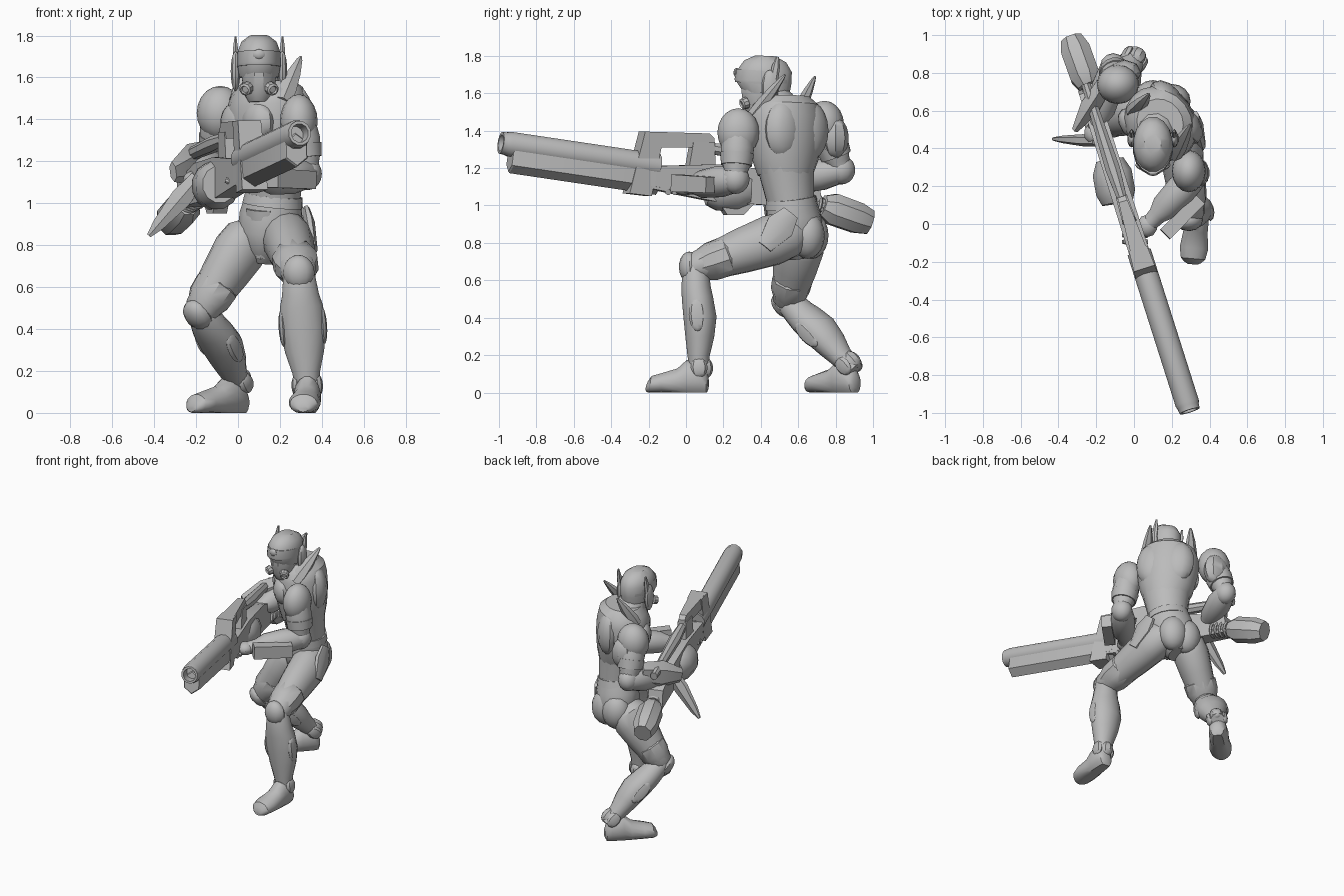
import bpy
import bmesh
from math import sin, cos, tau
from mathutils import Vector, Matrix

cube = bpy.data.objects.get("Cube")
if cube:
    bpy.data.objects.remove(cube, do_unlink=True)

grey = bpy.data.materials.new("plain_grey")
grey.use_nodes = True
colour = (.5, .5, .5, 1)
grey.diffuse_color = colour
grey.node_tree.nodes["Principled BSDF"].inputs["Base Color"].default_value = colour

UP = Vector((0, 0, 1))
FORWARD = Vector((0, -1, 0))


def finish(name, bm, sharp=.6):
    """Turn a bmesh into a smooth-shaded object with sharp creases."""
    bmesh.ops.recalc_face_normals(bm, faces=bm.faces)
    for face in bm.faces:
        face.smooth = True
    for edge in bm.edges:
        edge.smooth = edge.calc_face_angle(0) < sharp
    mesh = bpy.data.meshes.new(name)
    bm.to_mesh(mesh)
    bm.free()
    mesh.materials.append(grey)
    obj = bpy.data.objects.new(name, mesh)
    bpy.context.collection.objects.link(obj)
    return obj


def frame(start, end, front):
    """Matrix with z along the bone, y to the front and x to the side."""
    along = (end - start).normalized()
    ahead = (front - along * front.dot(along)).normalized()
    side = ahead.cross(along)
    matrix = Matrix((side, ahead, along)).transposed().to_4x4()
    matrix.translation = start
    return matrix


def bone(name, start, end, profile, front=FORWARD, sides=16, floor=None):
    """Loft of ellipses; rows are (position, side radius, front radius, front offset)."""
    start, end = Vector(start), Vector(end)
    matrix = frame(start, end, Vector(front))
    length = (end - start).length
    bm = bmesh.new()
    rings = []
    for row in profile:
        t, rx, ry = row[:3]
        offset = row[3] if len(row) > 3 else 0
        ring = []
        for i in range(sides):
            angle = tau * (i + .5) / sides
            point = matrix @ Vector((rx * cos(angle), ry * sin(angle) + offset, t * length))
            if floor is not None:
                point.z = max(point.z, floor)
            ring.append(bm.verts.new(point))
        rings.append(ring)
    for low, high in zip(rings, rings[1:]):
        for i in range(sides):
            j = (i + 1) % sides
            bm.faces.new((low[i], low[j], high[j], high[i]))
    bm.faces.new(rings[0])
    bm.faces.new(rings[-1])
    return finish(name, bm)


def blob(name, centre, radii, matrix=None, segments=16):
    """Ellipsoid, optionally turned to a bone frame."""
    turn = matrix.to_3x3().to_4x4() if matrix else Matrix()
    place = Matrix.Translation(centre) @ turn @ Matrix.Diagonal((*radii, 1))
    bm = bmesh.new()
    bmesh.ops.create_uvsphere(bm, u_segments=segments, v_segments=10, radius=1, matrix=place)
    return finish(name, bm)


def gun_point(y, z, across=0):
    """Point in the gun's upright plane, shifted sideways."""
    return Vector((-.02 - .318 * y, y, z)) + Vector((.953, .303, 0)) * across


def slab(name, outline, front_width, rear_width):
    """Gun part cut from a side outline, tapering in width from front to rear."""
    bm = bmesh.new()
    first = min(y for y, z in outline)
    span = max(y for y, z in outline) - first
    sides = [[bm.verts.new(gun_point(y, z, way * (front_width + (rear_width - front_width) * (y - first) / span)))
              for y, z in outline] for way in (-1, 1)]
    for ring in sides:
        bm.faces.new(ring)
    for i in range(len(outline)):
        j = (i + 1) % len(outline)
        bm.faces.new((sides[0][i], sides[0][j], sides[1][j], sides[1][i]))
    return finish(name, bm, .3)


# Shared limb profiles
THIGH = [(-.1, .07, .09), (0, .11, .125), (.2, .122, .137), (.5, .11, .122),
         (.8, .095, .1), (1, .085, .08), (1.1, .05, .045)]
GUARD = [(0, .09, .09), (.15, .112, .108), (.6, .108, .104), (1, .082, .078)]
SHIN = [(-.1, .045, .045), (0, .075, .07), (.2, .09, .08), (.3, .105, .085, -.005), (.5, .112, .09, -.015),
        (.7, .095, .078, -.01), (.88, .068, .06), (1.1, .05, .05)]
BOOT = [(0, .025, .03), (.03, .045, .06), (.12, .06, .085, .02), (.35, .066, .1, .025), (.5, .066, .075, .005),
        (.75, .077, .055), (.92, .066, .047, -.008), (.98, .045, .03, -.02), (1.01, .025, .015, -.03)]
UPPER_ARM = [(0, .08, .08), (.35, .09, .09), (.65, .08, .08), (.8, .066, .066), (1, .06, .06)]
FOREARM = [(-.1, .045, .045), (0, .07, .07), (.3, .085, .085), (.65, .075, .075), (.8, .05, .05), (1, .042, .04)]

# Legs
legs = {
    "left": (1, (.23, .56, .85), (.29, .05, .67), (.33, .07, .13),
             (.34, .12, .05), (.31, -.21, .05), FORWARD + UP * .5, FORWARD),
    "right": (-1, (.05, .62, .84), (-.175, .545, .49), (0, .87, .15),
              (.03, .91, .05), (-.22, .66, .05), (-.5, -.8, .2), (-.6, -.7, -.3)),
}
for label, (side, hip, knee, ankle, heel, toe, thigh_front, shin_front) in legs.items():
    hip, knee, ankle, shin_front = map(Vector, (hip, knee, ankle, shin_front))
    bone(label + "_thigh", hip, knee, THIGH, thigh_front)
    bone(label + "_thigh_guard", hip.lerp(knee, .62), hip.lerp(knee, .98), GUARD, thigh_front, 10)
    bone(label + "_shin", knee, ankle, SHIN, shin_front)
    bone(label + "_boot", heel, toe, BOOT, UP, floor=0)
    turn = frame(knee, ankle, shin_front)
    out, ahead = turn.col[0].xyz * side, turn.col[1].xyz
    blob(label + "_knee_cap", knee + ahead * .03, (.075, .058, .085), turn, 12)
    for tag, way in (("outer", 1), ("inner", -1)):
        blob(f"{label}_{tag}_shin_plate", knee.lerp(ankle, .48) + out * way * .096,
             (.02, .045, .09), turn, 8)
        blob(f"{label}_{tag}_ankle_disc", ankle + out * way * .05, (.025, .045, .055), turn, 8)
    blob(label + "_heel_guard", ankle - ahead * .035, (.045, .04, .055), turn, 8)

# Pelvis and waist
HIP_FRONT = Vector((-.45, -.89, 0))
bone("pelvis", (.13, .61, .72), (.17, .56, 1.04),
     [(0, .06, .08), (.2, .11, .13), (.45, .152, .148), (.7, .155, .142), (1, .135, .125)], HIP_FRONT)
for label, place in (("left", (.2, .65, .84)), ("right", (.1, .67, .84))):
    blob(label + "_seat_muscle", place, (.1, .092, .125))
bone("belt", (.165, .565, .99), (.17, .56, 1.04), [(0, .148, .14), (1, .14, .132)], HIP_FRONT)
bone("groin_plate", (.1, .47, .97), (.11, .53, .74),
     [(0, .07, .03), (.5, .06, .04), (1, .03, .03)], HIP_FRONT, 8)
bone("left_hip_plate", (.325, .56, .96), (.36, .42, .78),
     [(0, .05, .02), (.4, .085, .03), (1, .045, .02)], (1, 0, 0), 8)

# Torso turned toward the gun
CHEST_FRONT = Vector((-.8, -.6, 0))
bone("abdomen", (.17, .56, 1.02), (.16, .53, 1.24),
     [(0, .132, .125), (.4, .145, .135), (1, .17, .15)], (-.65, -.75, 0))
bone("chest", (.165, .53, 1.16), (.13, .53, 1.58),
     [(0, .15, .145), (.2, .185, .165), (.5, .208, .18), (.75, .21, .18),
      (.9, .185, .16, -.01), (1, .13, .12, -.01)], CHEST_FRONT, 18)
chest_frame = frame(Vector((.15, .53, 1.2)), Vector((.13, .53, 1.6)), CHEST_FRONT)
for label, side in (("left", 1), ("right", -1)):
    blob(label + "_chest_plate", chest_frame @ Vector((side * .085, .12, .19)), (.1, .065, .1), chest_frame, 12)
    blob(label + "_back_plate", chest_frame @ Vector((side * .085, -.1, .2)), (.115, .08, .16), chest_frame, 12)
bone("collar", (.12, .5, 1.5), (.105, .46, 1.6), [(0, .13, .12), (.6, .1, .1), (1, .08, .08)], CHEST_FRONT, 12)
bone("neck", (.115, .48, 1.5), (.1, .43, 1.66), [(0, .07, .07), (1, .06, .06)])
SPIKE = [(-.2, .045, .035), (.1, .05, .035), (.55, .036, .025), (.9, .016, .012), (1, .006, .005)]
bone("left_shoulder_spike", (.225, .39, 1.52), (.3, .53, 1.7), SPIKE, sides=6)
bone("right_shoulder_spike", (.01, .61, 1.52), (.08, .69, 1.69), SPIKE, sides=6)

# Head
bone("face_mask", (.1, .39, 1.48), (.1, .41, 1.68),
     [(0, .05, .06), (.2, .072, .09), (.6, .085, .11), (1, .09, .12)], sides=12)
bone("helmet", (.1, .415, 1.6), (.1, .425, 1.8),
     [(0, .095, .125, -.015), (.25, .104, .148), (.6, .104, .148), (.85, .085, .115), (1, .045, .055)])
bone("helmet_brow", (.1, .41, 1.65), (.1, .415, 1.72), [(0, .105, .15), (.2, .108, .155), (1, .104, .15)])
blob("forehead_boss", (.1, .27, 1.71), (.03, .016, .025), segments=10)
for label, side in (("left", 1), ("right", -1)):
    x = .1 + side * .112
    blob(label + "_ear_pod", (x, .45, 1.63), (.024, .045, .095), segments=10)
    bone(label + "_antenna", (x, .46, 1.62), (x, .49, 1.795), [(0, .016, .025), (.7, .013, .022), (1, .005, .008)], sides=6)
    mouth = Vector((.1 + side * .055, .325, 1.55))
    bone(label + "_breather", mouth, mouth + Vector((side * .015, -.03, -.01)),
         [(0, .032, .032), (.8, .03, .03), (1, .02, .02), (.7, .016, .016)], UP, 10)

# Arms
arms = {
    "left": ((.29, .28, 1.39), (.33, .265, 1.14), (.07, -.01, 1.1), (.09, .112, .13)),
    "right": ((-.085, .74, 1.43), (-.11, .83, 1.19), (-.21, .48, 1.11), (.112, .105, .13)),
}
for label, (shoulder, elbow, wrist, pad) in arms.items():
    shoulder, elbow, wrist = map(Vector, (shoulder, elbow, wrist))
    blob(label + "_shoulder_pad", shoulder, pad)
    bone(label + "_upper_arm", shoulder, elbow, UPPER_ARM)
    bone(label + "_arm_band", shoulder.lerp(elbow, .45), shoulder.lerp(elbow, .7),
         [(0, .092, .092), (1, .084, .084)])
    blob(label + "_elbow", elbow, (.07, .075, .078), segments=12)
    bone(label + "_forearm", elbow, wrist, FOREARM, UP)
    blob(label + "_hand", wrist, (.055, .06, .045), segments=10)
bone("left_gauntlet_box", (.35, .13, 1.11), (.165, -.055, 1.12), [(0, .048, .06), (1, .052, .065)], UP, 4)
bone("right_gauntlet_guard", (-.15, .75, 1.22), (-.31, .5, 1.15),
     [(0, .05, .08), (.5, .06, .1), (1, .02, .05)], UP, 6)
bone("right_gauntlet_fin", (-.19, .44, 1.12), (-.425, .45, .845),
     [(0, .045, .03), (.35, .058, .032), (.8, .035, .02), (1, .012, .01)], sides=6)
blob("right_shoulder_rear_plate", (-.05, .8, 1.36), (.09, .07, .11), segments=8)
for i in range(4):
    y = .01 - i * .035
    bone(f"left_finger_{i}", (.07, y, 1.07), (-.06, y, 1.11), [(0, .016, .016), (.6, .018, .018), (1, .012, .014)], UP, 8)

# Gun
muzzle = gun_point(-.99, 1.335)
drop = UP * .072
bone("gun_barrel", gun_point(-.15, 1.21), muzzle,
     [(0, .066, .068), (.95, .066, .068), (.97, .06, .062), (1, .057, .06), (1, .043, .045), (.92, .04, .042)], UP, 12)
bone("gun_lower_barrel", gun_point(-.15, 1.21) - drop, gun_point(-.94, 1.327) - drop,
     [(0, .064, .082), (.99, .064, .082), (1, .058, .075)], UP, 6)
slab("handle_front", [(-.235, 1.395), (-.13, 1.39), (-.2, 1.05), (-.32, 1.065)], .064, .05)
slab("handle_bar", [(-.235, 1.395), (.12, 1.385), (.145, 1.36), (.145, 1.31), (-.2, 1.31)], .052, .022)
slab("handle_rear", [(.03, 1.34), (.145, 1.34), (.15, 1.18), (0, 1.17)], .038, .03)
slab("receiver", [(-.2, 1.21), (.15, 1.22), (.45, 1.19), (.7, 1.1), (.72, .97), (.45, 1), (.15, 1.02), (-.2, 1.09)], .055, .05)
slab("rear_grip", [(.14, 1.06), (.21, .95), (.3, .95), (.4, 1.06)], .035, .035)
bone("top_rail", gun_point(.1, 1.31), gun_point(.74, 1.22), [(0, .025, .03), (.3, .042, .04), (1, .025, .03)], UP, 8)
bone("drum_magazine", gun_point(.12, 1.09, -.03), gun_point(.34, 1.08),
     [(0, .085, .09), (.25, .108, .118), (.7, .108, .118), (1, .075, .085)], UP, 12)

# Rear tank and ribbed neck
neck_start, tank_start, tank_end = Vector((-.19, .6, 1.03)), Vector((-.24, .73, 1)), Vector((-.33, .98, .91))
bone("tank_neck", neck_start, tank_start, [(0, .04, .04), (1, .04, .04)], UP, 10)
for i in range(4):
    bone(f"neck_rib_{i}", neck_start.lerp(tank_start, i / 4), neck_start.lerp(tank_start, (i + .5) / 4),
         [(0, .048, .048), (.5, .056, .056), (1, .048, .048)], UP, 10)
bone("rear_tank", tank_start, tank_end, [(0, .06, .06), (.2, .085, .09), (.75, .085, .088), (1, .062, .07)], UP, 8)
